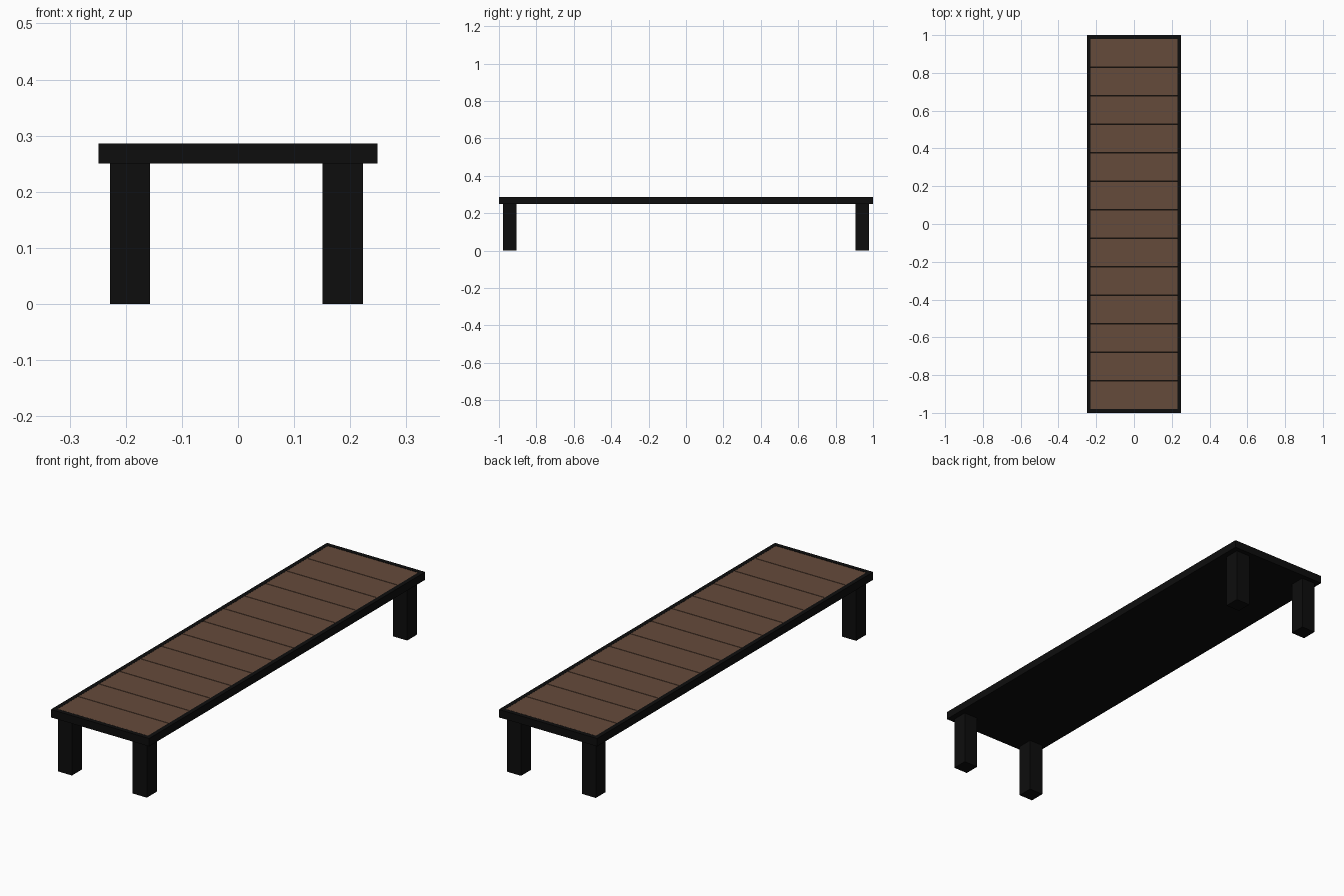
import bpy

if "Cube" in bpy.data.objects:
    bpy.data.objects.remove(bpy.data.objects["Cube"])


def material(name, rgb):
    m = bpy.data.materials.new(name)
    m.diffuse_color = (*rgb, 1)
    m.use_nodes = True
    m.node_tree.nodes["Principled BSDF"].inputs["Base Color"].default_value = m.diffuse_color
    return m


black = material("black_metal", (0.004, 0.004, 0.004))
brown = material("brown_wood", (0.13, 0.07, 0.043))


def box(name, x, y, z, mat):
    """Box spanning the given (low, high) ranges."""
    bpy.ops.mesh.primitive_cube_add(size=1)
    o = bpy.context.object
    o.name = name
    for v in o.data.vertices:
        v.co = [r[0] if c < 0 else r[1] for c, r in zip(v.co, (x, y, z))]
    o.data.materials.append(mat)
    return o


W, L, Z0, Z1, RIM = 0.249, 1.0, 0.25, 0.286, 0.02

# Frame rails around the top
for s, side in ((-1, "left"), (1, "right")):
    box(side + "_rail", sorted((s * W, s * (W - RIM))), (-L, L), (Z0, Z1), black)
for s, side in ((-1, "front"), (1, "back")):
    box(side + "_rail", (-W + RIM, W - RIM), sorted((s * L, s * (L - RIM))), (Z0, Z1), black)

# Solid base under the planks
box("base_panel", (-W + RIM, W - RIM), (-L + RIM, L - RIM), (Z0, Z0 + 0.02), black)

# Thirteen planks with hairline gaps
count, gap = 13, 0.003
pitch = 2 * (L - RIM) / count
for i in range(count):
    y = -L + RIM + i * pitch
    box(f"plank_{i + 1}", (-W + RIM, W - RIM), (y + gap / 2, y + pitch - gap / 2),
        (Z0 + 0.02, Z1 - 0.0005), brown)

# Four square legs
for xs, sx in (((-0.228, -0.157), "left"), ((0.151, 0.223), "right")):
    for ys, sy in (((-0.979, -0.907), "front"), ((0.907, 0.979), "back")):
        box(f"{sy}_{sx}_leg", xs, ys, (0, Z0), black)
